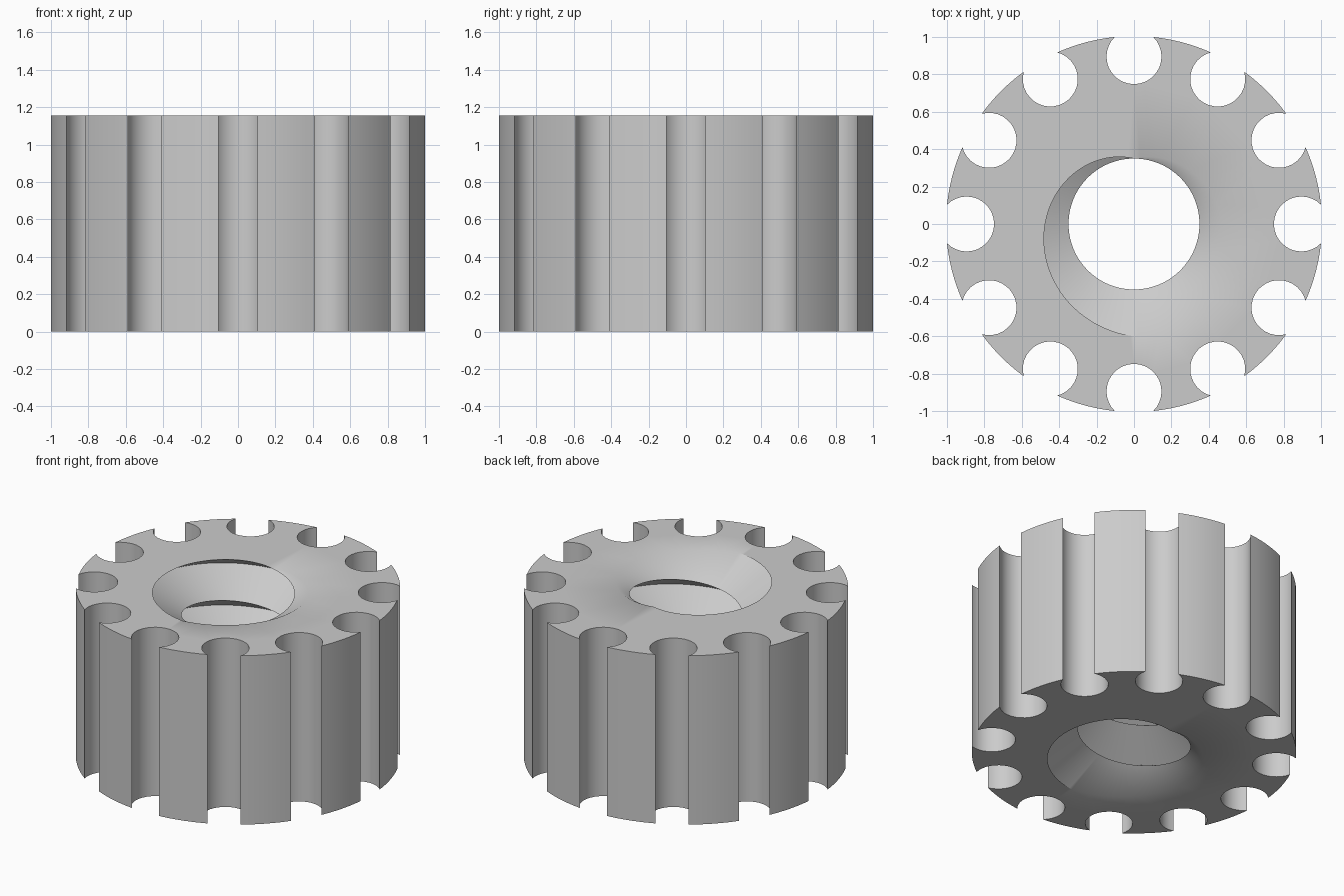
import bpy, bmesh
from math import acos, atan2, cos, sin, pi, radians, sqrt
from mathutils import Vector

if "Cube" in bpy.data.objects:
    bpy.data.objects.remove(bpy.data.objects["Cube"])

OUTER, NOTCH_AT, NOTCH_R, NOTCHES = 1.005, 0.895, 0.147, 12
BORE, DEPTH, TURNS = 0.35, 0.25, 4
PITCH = DEPTH * 2 / sqrt(3)          # sixty degree thread
HEIGHT = PITCH * TURNS
STEPS = 96                           # thread segments per turn


def polar(r, a, z=0.0):
    return Vector((r * cos(a), r * sin(a), z))


# Outline of the body: round notches joined by arcs of the outer circle
half_mouth = acos((OUTER**2 + NOTCH_AT**2 - NOTCH_R**2) / (2 * OUTER * NOTCH_AT))
mouth = polar(OUTER, half_mouth) - Vector((NOTCH_AT, 0, 0))
mouth_angle = atan2(mouth.y, mouth.x)
outline = []
for n in range(NOTCHES):
    a = 2 * pi * n / NOTCHES
    centre = polar(NOTCH_AT, a)
    sweep = 2 * pi - 2 * mouth_angle
    for i in range(25):
        outline.append(centre + polar(NOTCH_R, a - mouth_angle - sweep * i / 24))
    gap = 2 * pi / NOTCHES - 2 * half_mouth
    for i in range(1, 6):
        outline.append(polar(OUTER, a + half_mouth + gap * i / 6))

bm = bmesh.new()

# Internal right-hand thread: helical strips between crest and root lines
crests, roots = [], []
for i in range(-2 * STEPS, (TURNS + 2) * STEPS):
    turn = (i + 0.5) / STEPS
    a = pi / 2 + 2 * pi * turn
    crests.append(bm.verts.new(polar(BORE, a, PITCH * turn)))
    roots.append(bm.verts.new(polar(BORE + DEPTH, a, PITCH * (turn + 0.5))))
for i in range(len(crests) - STEPS - 1):
    j = i + STEPS
    bm.faces.new((crests[i], roots[i], roots[i + 1], crests[i + 1]))
    bm.faces.new((roots[i], crests[j], crests[j + 1], roots[i + 1]))

# Trim the thread flush with both ends
for z, side in ((0, -1), (HEIGHT, 1)):
    bmesh.ops.bisect_plane(bm, geom=bm.verts[:] + bm.edges[:] + bm.faces[:],
                           plane_co=(0, 0, z), plane_no=(0, 0, side), clear_outer=True)
bmesh.ops.delete(bm, geom=[v for v in bm.verts if not v.link_faces], context='VERTS')
bmesh.ops.remove_doubles(bm, verts=bm.verts[:], dist=0.0001)

# Notched outer wall
low = [bm.verts.new(p) for p in outline]
high = [bm.verts.new(p + Vector((0, 0, HEIGHT))) for p in outline]
for i in range(len(outline)):
    j = (i + 1) % len(outline)
    bm.faces.new((low[i], low[j], high[j], high[i]))

# Flat end faces between the wall and the thread
for z, side in ((0, -1), (HEIGHT, 1)):
    rim = [e for e in bm.edges if e.is_boundary
           and all(abs(v.co.z - z) < 0.0005 for v in e.verts)]
    bmesh.ops.triangle_fill(bm, use_beauty=True, edges=rim, normal=(0, 0, side))
bmesh.ops.recalc_face_normals(bm, faces=bm.faces[:])

mesh = bpy.data.meshes.new("notched_threaded_nut")
bm.to_mesh(mesh)
bm.free()
nut = bpy.data.objects.new("notched_threaded_nut", mesh)
bpy.context.collection.objects.link(nut)

# Plain grey finish
grey = bpy.data.materials.new("light_grey")
grey.use_nodes = True
colour = (0.6, 0.6, 0.6, 1)
grey.diffuse_color = colour
grey.node_tree.nodes["Principled BSDF"].inputs["Base Color"].default_value = colour
mesh.materials.append(grey)

bpy.ops.object.select_all(action='DESELECT')
nut.select_set(True)
bpy.context.view_layer.objects.active = nut
bpy.ops.object.shade_smooth_by_angle(angle=radians(35))
